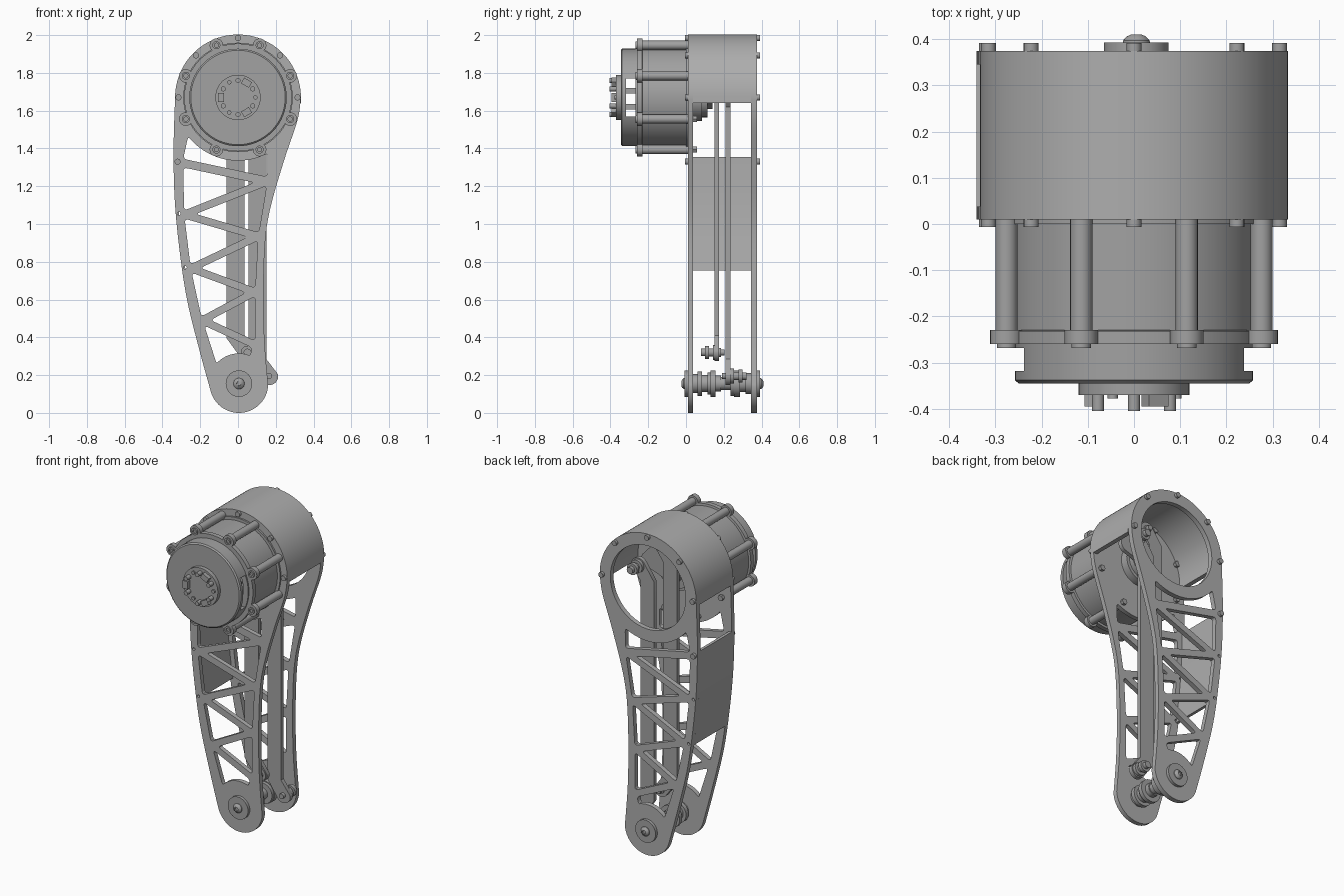
import bpy, bmesh
from math import sin, cos, radians, pi
from mathutils import Vector, Matrix

cube = bpy.data.objects.get("Cube")
if cube:
    bpy.data.objects.remove(cube)

made = []


def material(name, v):
    m = bpy.data.materials.new(name)
    m.use_nodes = True
    m.diffuse_color = (v, v, v, 1)
    m.node_tree.nodes["Principled BSDF"].inputs["Base Color"].default_value = (v, v, v, 1)
    return m


LIGHT = material("light grey metal", 0.42)
MID = material("mid grey metal", 0.36)


def add(name, bm, mat):
    bmesh.ops.remove_doubles(bm, verts=bm.verts, dist=1e-5)
    bmesh.ops.recalc_face_normals(bm, faces=bm.faces)
    me = bpy.data.meshes.new(name)
    bm.to_mesh(me)
    bm.free()
    me.materials.append(mat)
    ob = bpy.data.objects.new(name, me)
    bpy.context.collection.objects.link(ob)
    made.append(ob)
    return ob


def lathe(name, profile, x, z, mat=MID, seg=32):
    """Turn (y, radius) points about an axis along y."""
    bm = bmesh.new()
    vs = [bm.verts.new((r, y, 0)) for y, r in profile]
    es = [bm.edges.new(p) for p in zip(vs, vs[1:])]
    bmesh.ops.spin(bm, geom=vs + es, cent=(0, 0, 0), axis=(0, 1, 0), angle=2 * pi, steps=seg)
    bmesh.ops.translate(bm, verts=bm.verts, vec=(x, 0, z))
    return add(name, bm, mat)


def rod(name, x, z, y0, y1, r, mat=MID, seg=20):
    return lathe(name, [(y0, 0), (y0, r), (y1, r), (y1, 0)], x, z, mat, seg)


def prism(name, loops, y0, y1, mat):
    """Extrude flat (x, z) loops along y; inner loops become holes."""
    cu = bpy.data.curves.new(name, "CURVE")
    cu.dimensions, cu.fill_mode, cu.extrude = "2D", "BOTH", (y1 - y0) / 2
    for loop in loops:
        s = cu.splines.new("POLY")
        s.points.add(len(loop) - 1)
        for p, (x, z) in zip(s.points, loop):
            p.co = (x, z, 0, 1)
        s.use_cyclic_u = True
    tmp = bpy.data.objects.new(name + "_curve", cu)
    bpy.context.collection.objects.link(tmp)
    bpy.context.view_layer.update()
    me = bpy.data.meshes.new_from_object(tmp.evaluated_get(bpy.context.evaluated_depsgraph_get()))
    bm = bmesh.new()
    bm.from_mesh(me)
    bpy.data.objects.remove(tmp)
    bpy.data.curves.remove(cu)
    bpy.data.meshes.remove(me)
    bm.transform(Matrix.Translation((0, (y0 + y1) / 2, 0)) @ Matrix.Rotation(pi / 2, 4, "X"))
    return add(name, bm, mat)


def box(name, center, size, mat=MID, turn=0):
    bm = bmesh.new()
    bmesh.ops.create_cube(bm, size=1)
    bm.transform(Matrix.Translation(center) @ Matrix.Rotation(turn, 4, "Y") @ Matrix.Diagonal((*size, 1)))
    return add(name, bm, mat)


def arc(x, z, r, a0, a1, n=24):
    angles = [radians(a0 + (a1 - a0) * i / n) for i in range(n + 1)]
    return [(x + r * cos(a), z + r * sin(a)) for a in angles]


def smooth(pts, n=6):
    """Catmull-Rom curve through the points."""
    p = [Vector(q) for q in [pts[0]] + pts + [pts[-1]]]
    out = []
    for a, b, c, d in zip(p, p[1:], p[2:], p[3:]):
        for i in range(n):
            t = i / n
            out.append(tuple(0.5 * (2 * b + (c - a) * t + (2 * a - 5 * b + 4 * c - d) * t * t
                                    + (3 * b - a - 3 * c + d) * t ** 3)))
    return out + [pts[-1]]


def rounded(pts, r=0.022):
    out = []
    for i, q in enumerate(pts):
        b, a, c = Vector(q), Vector(pts[i - 1]), Vector(pts[(i + 1) % len(pts)])
        s = b + (a - b).normalized() * min(r, (a - b).length * 0.45)
        e = b + (c - b).normalized() * min(r, (c - b).length * 0.45)
        out += [tuple(s * (1 - t) ** 2 + b * 2 * t * (1 - t) + e * t * t) for t in (0, .25, .5, .75, 1)]
    return out


def bay(a, b, c, w=0.02):
    """Triangle between two struts meeting at b, pulled in by half a strut."""
    a, b, c = Vector(a), Vector(b), Vector(c)
    u, v, rim = (a - b).normalized(), (c - b).normalized(), (c - a).normalized()
    sin_b = abs(u.cross(v))
    tip = b + (u + v) * (w / sin_b)
    return rounded([tuple(a + rim * (w / abs(u.cross(rim)))), tuple(tip),
                    tuple(c - rim * (w / abs(v.cross(rim))))])


# Side plates with truss windows
TOP, HUB_X, HUB_Z = 1.67, 0.005, 0.155
left = [(-0.333, TOP), (-0.341, 1.4), (-0.335, 1.13), (-0.31, 0.865), (-0.27, 0.6), (-0.205, 0.335), (-0.146, 0.12)]
right = [(0.159, 0.15), (0.14, 0.39), (0.135, 0.65), (0.145, 0.92), (0.175, 1.1), (0.245, 1.34), (0.315, 1.55), (0.333, TOP)]
outline = (arc(0, TOP, 0.333, 0, 180, 48)[:-1] + smooth(left)
           + arc(HUB_X, HUB_Z, 0.155, 200, 355) + smooth(right)[:-1])
nodes = [(-0.29, 1.32), (0.155, 1.225), (-0.285, 1.05), (0.107, 0.935),
         (-0.25, 0.765), (0.09, 0.64), (-0.19, 0.49), (0.09, 0.36)]
windows = [bay(*nodes[i:i + 3]) for i in range(6)]
windows.append(rounded(arc(0, TOP, 0.335, 218, 298, 16) + [(0.155, 1.25), (-0.29, 1.345)]))
windows.append(rounded([(-0.178, 0.462), *arc(HUB_X, HUB_Z, 0.16, 138, 68, 10), (0.075, 0.345)]))
holes = [arc(x, z, 0.009, 0, 330, 11) for x, z in ((-0.313, 1.055), (-0.28, 0.77))]
cut = windows + holes
prism("front_side_plate", [outline] + cut, 0.01, 0.038, LIGHT)
bore = arc(0, TOP, 0.26, 0, 352.5, 47)
prism("back_side_plate", [outline, bore] + cut, 0.345, 0.375, LIGHT)

# Drum shell and rear cover between the plates
shell = ([(0.333, 1.64)] + arc(0, TOP, 0.333, 0, 180, 48) + [(-0.333, 1.64), (-0.305, 1.64)]
         + arc(0, TOP, 0.305, 180, 0, 48) + [(0.305, 1.64)])
prism("drum_shell", [shell], 0.038, 0.345, LIGHT)
edge = [p for p in smooth(left, 12) if 0.735 < p[1] < 1.36]
prism("edge_cover", [edge + [(x + 0.018, z) for x, z in reversed(edge)]], 0.038, 0.345, LIGHT)

# Plate bolts
bolts = [(0.315 * cos(k * pi / 4), TOP + 0.315 * sin(k * pi / 4)) for k in range(5)] + [(-0.32, 1.33)]
for x, z in bolts:
    rod("front_plate_bolt", x, z, -0.006, 0.02, 0.016)
    rod("back_plate_bolt", x, z, 0.36, 0.392, 0.016)

# Motor body with bosses around it
lathe("motor_body", [(-0.26, 0), (-0.26, 0.285), (-0.232, 0.285), (-0.23, 0.272), (0.0, 0.272),
                     (0.0, 0.29), (0.012, 0.29), (0.012, 0)], 0, TOP, MID, 64)
for k in range(8):
    a = radians(22.5 + 45 * k)
    x, z = 0.305 * cos(a), TOP + 0.305 * sin(a)
    rod("motor_boss", x * 0.98, TOP + (z - TOP) * 0.98, -0.24, 0.012, 0.024)
    rod("motor_tab", x * 0.98, TOP + (z - TOP) * 0.98, -0.26, -0.23, 0.036)
    lathe("motor_screw", [(-0.254, 0), (-0.254, 0.011), (-0.268, 0.011), (-0.268, 0.021),
                          (-0.25, 0.021), (-0.25, 0)], x * 0.98, TOP + (z - TOP) * 0.98)
    rod("motor_nut", x * 0.98, TOP + (z - TOP) * 0.98, 0.03, 0.057, 0.018, MID, 6)

# Hollow motor cap with a slot on each flank
cap = lathe("motor_cap", [(-0.345, 0), (-0.345, 0.25), (-0.338, 0.258), (-0.26, 0.258),
                          (-0.26, 0.225), (-0.325, 0.225), (-0.325, 0)], 0, TOP, MID, 64)
cutter = box("slot_cutter", (0, -0.293, TOP), (0.7, 0.05, 0.2))
cutter.hide_render = True
mod = cap.modifiers.new("slots", "BOOLEAN")
mod.object = cutter
bpy.context.view_layer.objects.active = cap
bpy.ops.object.modifier_apply(modifier=mod.name)
made.remove(cutter)
bpy.data.objects.remove(cutter)
for z in (1.705, 1.62):
    box("cap_rib", (0, -0.293, z), (0.42, 0.066, 0.028))

# Output hub with screws, pins and lugs
rod("output_hub", 0, TOP, -0.37, -0.34, 0.12, MID, 48)
for k in range(6):
    a = radians(30 + 60 * k)
    rod("hub_screw", 0.09 * cos(a), TOP + 0.09 * sin(a), -0.405, -0.36, 0.013)
for k in range(3):
    a = radians(60 + 120 * k)
    box("hub_lug", (0.09 * cos(a), -0.38, TOP + 0.09 * sin(a)), (0.034, 0.03, 0.048), MID, -a)
    b = a + pi / 3
    rod("hub_pin", 0.092 * cos(b), TOP + 0.092 * sin(b), -0.378, -0.36, 0.011)

# Drive crank inside the drum
lathe("drive_rotor", [(0.03, 0), (0.03, 0.125), (0.085, 0.125), (0.085, 0.105), (0.115, 0.105),
                      (0.115, 0.06), (0.14, 0.06), (0.14, 0)], 0, TOP, MID, 40)
crank = arc(0, TOP, 0.06, 150, 290) + arc(0.165, 1.71, 0.045, -70, 45) + arc(0.05, 1.835, 0.045, 45, 150)
prism("drive_crank", [crank], 0.115, 0.14, MID)


# Parallel link bars with offset eyes at both ends
def link(name, x0, x1, px, z0, z1, r, y0, y1):
    low = [(x0, z0 + 0.075)] + arc(px, z0, r, 215, 370) + [(x1, z0 + 0.09)]
    high = [(x, z0 + z1 - z) for x, z in reversed(low)]
    prism(name, [low + high], y0, y1, MID)


link("inner_link", -0.06, 0.035, 0.05, 0.32, 1.835, 0.045, 0.15, 0.176)
link("outer_link", 0.055, 0.15, 0.165, 0.195, 1.71, 0.048, 0.21, 0.236)


def pin(name, x, z, y0, y1):
    d = (y1 - y0) / 6
    radii = [0.02, 0.035, 0.022, 0.04, 0.024, 0.016]
    prof = [(y0, 0)]
    for i, r in enumerate(radii):
        prof += [(y0 + i * d, r), (y0 + (i + 1) * d, r)]
    lathe(name, prof + [(y1, 0)], x, z)


for z in (0.32, 1.835):
    pin("inner_link_pin", 0.05, z, 0.08, 0.205)
for z in (0.195, 1.71):
    pin("outer_link_pin", 0.165, z, 0.32, 0.19)

# Lower axle: stepped spacers and a domed cap at each end
steps = [(0.035, 0.06, 0.05), (0.06, 0.085, 0.065), (0.085, 0.115, 0.045), (0.115, 0.13, 0.058),
         (0.13, 0.155, 0.07), (0.155, 0.185, 0.042), (0.185, 0.235, 0.035), (0.235, 0.255, 0.065),
         (0.255, 0.285, 0.07), (0.285, 0.315, 0.045), (0.315, 0.346, 0.055)]
prof = [(0.035, 0)]
for y0, y1, r in steps:
    prof += [(y0, r), (y1, r)]
lathe("lower_axle", prof + [(0.346, 0)], HUB_X, HUB_Z)
for name, y, s in (("front", 0.012, -1), ("back", 0.373, 1)):
    rod(name + "_axle_washer", HUB_X, HUB_Z, y, y + s * 0.02, 0.07, MID, 40)
    lathe(name + "_axle_cap", [(y + s * d, r) for d, r in
          ((0.01, 0), (0.01, 0.03), (0.024, 0.029), (0.033, 0.021), (0.037, 0.012), (0.03, 0.011), (0.03, 0))],
          HUB_X, HUB_Z, MID, 24)

# Smooth the round faces, keep the edges sharp
bpy.ops.object.select_all(action="DESELECT")
for ob in made:
    ob.select_set(True)
bpy.context.view_layer.objects.active = made[0]
bpy.ops.object.shade_smooth_by_angle(angle=radians(35))
